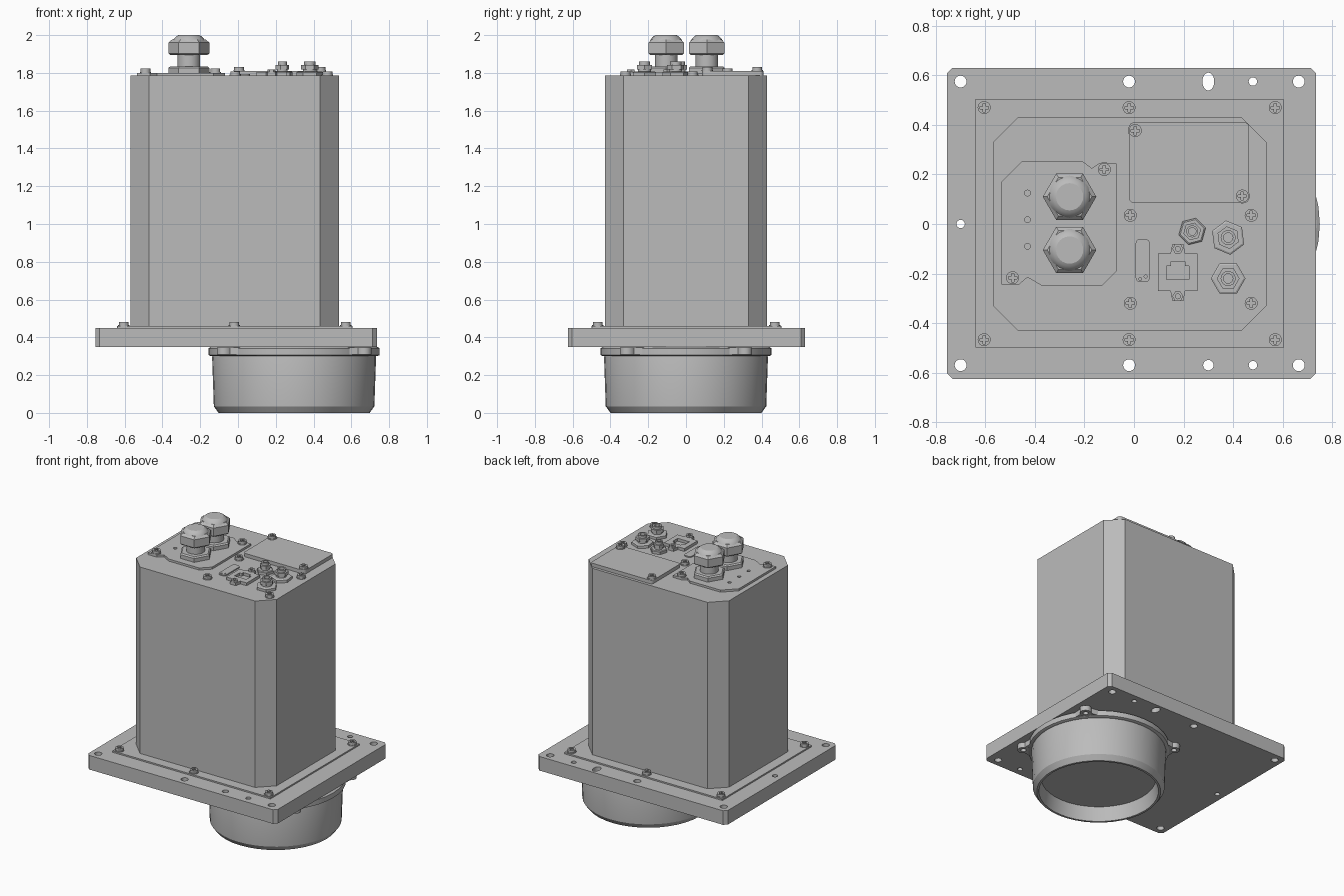
import bpy, bmesh
from math import sin, cos, pi, radians

cube = bpy.data.objects.get("Cube")
if cube:
    bpy.data.objects.remove(cube, do_unlink=True)

gray = bpy.data.materials.new("housing_gray")
gray.use_nodes = True
COLOR = (0.5, 0.5, 0.5, 1)
gray.diffuse_color = COLOR
gray.node_tree.nodes["Principled BSDF"].inputs["Base Color"].default_value = COLOR


def place(name, mesh, loc):
    ob = bpy.data.objects.new(name, mesh)
    ob.location = loc
    bpy.context.collection.objects.link(ob)
    return ob


def finish(bm, name, loc):
    bmesh.ops.recalc_face_normals(bm, faces=bm.faces)
    me = bpy.data.meshes.new(name)
    bm.to_mesh(me)
    bm.free()
    me.materials.append(gray)
    me.shade_smooth()
    me.set_sharp_from_angle(angle=radians(28))
    return place(name, me, loc)


def circle(x, y, r, n=20, ry=None, turn=0):
    ry = ry or r
    return [(x + r * cos(turn + 2 * pi * i / n), y + ry * sin(turn + 2 * pi * i / n)) for i in range(n)]


def rounded(x0, x1, y0, y1, r, steps=4):
    # steps=1 gives chamfered corners
    pts = []
    corners = ((x1 - r, y1 - r), (x0 + r, y1 - r), (x0 + r, y0 + r), (x1 - r, y0 + r))
    for k, (cx, cy) in enumerate(corners):
        for i in range(steps + 1):
            a = (k + i / steps) * pi / 2
            pts.append((cx + r * cos(a), cy + r * sin(a)))
    return pts


def plate(name, outline, z0, z1, holes=(), loc=(0, 0, 0)):
    bm = bmesh.new()
    edges = []
    for loop in (outline, *holes):
        vs = [bm.verts.new((x, y, z0)) for x, y in loop]
        edges += [bm.edges.new((vs[i - 1], vs[i])) for i in range(len(vs))]
    bmesh.ops.triangle_fill(bm, edges=edges, use_beauty=True, normal=(0, 0, 1))
    res = bmesh.ops.extrude_face_region(bm, geom=bm.faces[:], use_keep_orig=True)
    top = [g for g in res["geom"] if isinstance(g, bmesh.types.BMVert)]
    bmesh.ops.translate(bm, verts=top, vec=(0, 0, z1 - z0))
    return finish(bm, name, loc)


def lathe(name, profile, loc, n=32, turn=0):
    bm = bmesh.new()
    rings = [[bm.verts.new((x, y, z)) for x, y in circle(0, 0, r, n, turn=turn)] for r, z in profile]
    for a, b in zip(rings, rings[1:]):
        for i in range(n):
            bm.faces.new((a[i - 1], a[i], b[i], b[i - 1]))
    bm.faces.new(rings[0])
    bm.faces.new(rings[-1])
    return finish(bm, name, loc)


# Mounting plate with through holes
big, mid, small = 0.024, 0.021, 0.017
holes = [circle(-0.7, 0, small), circle(0.3, 0.575, 0.024, 24, 0.036), circle(0.3, -0.57, mid)]
for y in (0.575, -0.57):
    holes += [circle(x, y, r) for x, r in ((-0.7, big), (-0.02, big), (0.48, small), (0.665, big))]
plate("mounting_plate", rounded(-0.755, 0.735, -0.625, 0.63, 0.022, 1), 0.35, 0.45, holes)
plate("body_flange", rounded(-0.64, 0.605, -0.5, 0.505, 0.002, 1), 0.45, 0.46)

# Main housing
TOP = 1.785
plate("housing", rounded(-0.57, 0.535, -0.43, 0.43, 0.1, 1), 0.45, TOP)

# Cable gland cover with indicator holes
cover = [(-0.535, -0.245), (-0.465, -0.245), (-0.43, -0.215), (-0.37, -0.25), (-0.13, -0.25),
         (-0.07, -0.19), (-0.07, 0.245), (-0.14, 0.245), (-0.17, 0.225), (-0.21, 0.255),
         (-0.45, 0.255), (-0.535, 0.17)]
plate("gland_cover", cover, TOP, TOP + 0.015,
      [circle(-0.43, y, 0.012, 12) for y in (0.125, 0.017, -0.09)])

# Access cover
plate("access_cover", rounded(-0.02, 0.465, 0.085, 0.41, 0.02), TOP, TOP + 0.025)

# Cable glands
for i, y in enumerate((0.11, -0.105)):
    at = (-0.26, y, 0)
    lathe(f"gland_base_{i}", [(0.108, 1.8), (0.108, 1.827), (0.098, 1.835)], at, 6)
    lathe(f"gland_neck_{i}", [(0.06, 1.83), (0.06, 1.9)], at, 24)
    lathe(f"gland_nut_{i}", [(0.098, 1.895), (0.108, 1.903), (0.108, 1.96), (0.09, 1.976)], at, 6)
    lathe(f"gland_cap_{i}", [(0.085, 1.97), (0.078, 1.982), (0.066, 1.994), (0.055, 2.0)], at, 24)

# Round connectors
for i, (x, y, s) in enumerate(((0.235, -0.03, 0.8), (0.38, -0.055, 1), (0.38, -0.22, 1))):
    at, t = (x, y, TOP), 0.25 + 0.4 * i
    lathe(f"connector_base_{i}", [(0.07 * s, 0), (0.07 * s, 0.018), (0.062 * s, 0.022)], at, 6, t)
    lathe(f"connector_neck_{i}", [(0.035 * s, 0.02), (0.035 * s, 0.04)], at, 16)
    lathe(f"connector_nut_{i}", [(0.046 * s, 0.034), (0.046 * s, 0.056)], at, 6, t)
    plate(f"connector_tip_{i}", circle(0, 0, 0.03 * s), 0.05, 0.074, [circle(0, 0, 0.019 * s)], at)

# Network socket with stepped opening and two jack screws
frame = [(-0.08, -0.08), (-0.03, -0.08), (-0.022, -0.12), (0.022, -0.12), (0.03, -0.08), (0.08, -0.08),
         (0.08, 0.07), (0.03, 0.07), (0.022, 0.11), (-0.022, 0.11), (-0.03, 0.07), (-0.08, 0.07)]
opening = [(-0.046, -0.035), (0.046, -0.035), (0.046, 0.02), (0.028, 0.02), (0.028, 0.038),
           (-0.028, 0.038), (-0.028, 0.02), (-0.046, 0.02)]
plate("network_socket", frame, 0, 0.02, [opening], (0.177, -0.19, TOP))
for i, y in enumerate((-0.292, -0.1)):
    plate(f"jack_screw_{i}", circle(0.177, y, 0.022, 6), TOP + 0.02, TOP + 0.034,
          [circle(0.177, y, 0.01, 12)])

# Small port cover
plate("port_cover", rounded(0.007, 0.063, -0.235, -0.06, 0.018), TOP, TOP + 0.008,
      [circle(0.025, -0.222, 0.006, 10), circle(0.047, -0.212, 0.006, 10)])

# Cross-head screws share one pair of meshes
b, a = 0.005, 0.017
cross = [(a, -b), (a, b), (b, b), (b, a), (-b, a), (-b, b), (-a, b), (-a, -b), (-b, -b), (-b, -a), (b, -a), (b, -b)]
spots = [(x, y, 0.46) for x in (-0.605, -0.02, 0.57) for y in (-0.467, 0.47)]
spots += [(x, y, TOP) for x in (-0.015, 0.473) for y in (-0.32, 0.035)]
spots += [(-0.12, 0.22, TOP + 0.015), (-0.49, -0.217, TOP + 0.015)]
spots += [(0.005, 0.377, TOP + 0.025), (0.437, 0.113, TOP + 0.025)]
base = lathe("screw_base", [(0.03, 0), (0.03, 0.006), (0.026, 0.006), (0.026, 0.012)], spots[0], 20)
head = plate("screw_head", circle(0, 0, 0.026), 0.012, 0.022, [cross], spots[0])
for i, spot in enumerate(spots[1:], 1):
    place(f"screw_base_{i}", base.data, spot)
    place(f"screw_head_{i}", head.data, spot)

# Lens barrel with recessed opening
LENS = (0.297, 0, 0)
lathe("lens_barrel", [(0.43, 0.31), (0.434, 0.295), (0.425, 0.035), (0.4, 0), (0.385, 0), (0.37, 0.1)], LENS, 40)
lathe("lens_ring", [(0.44, 0.3), (0.453, 0.306), (0.453, 0.342), (0.44, 0.35)], LENS, 40)

# Lens mounting ears, open at the bolt holes
for i, deg in enumerate((40, 140, 220, 320)):
    ear = [(0.4, -0.085), (0.44, -0.08), (0.475, -0.038)]
    ear += [(0.485 + 0.038 * cos(t * pi / 8), 0.038 * sin(t * pi / 8)) for t in range(-4, 5)]
    ear += [(0.475, 0.038), (0.44, 0.08), (0.4, 0.085)]
    ob = plate(f"lens_ear_{i}", ear, 0.308, 0.345, [circle(0.485, 0, 0.018, 16)], LENS)
    ob.rotation_euler.z = radians(deg)
